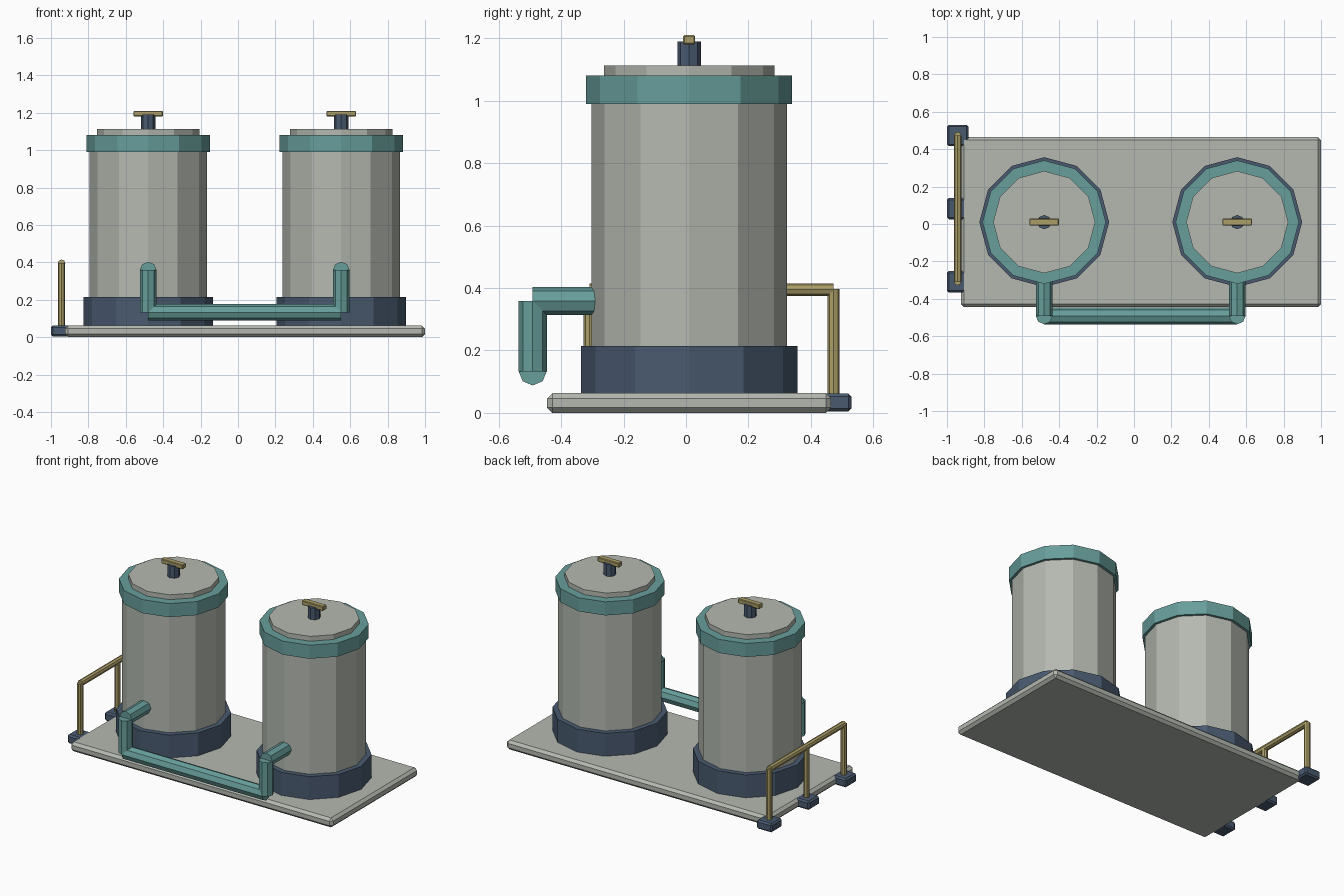
import bpy, bmesh
from mathutils import Vector

if "Cube" in bpy.data.objects:
    bpy.data.objects.remove(bpy.data.objects["Cube"])


def material(name, rgb):
    # sRGB 0-255 converted to linear
    lin = [((c / 255 + 0.055) / 1.055) ** 2.4 for c in rgb]
    m = bpy.data.materials.new(name)
    m.diffuse_color = (*lin, 1)
    m.use_nodes = True
    m.node_tree.nodes["Principled BSDF"].inputs["Base Color"].default_value = m.diffuse_color
    return m


GREY = material("pale_grey", (180, 185, 176))
TEAL = material("teal", (103, 158, 155))
NAVY = material("slate_blue", (73, 90, 112))
BRASS = material("brass", (172, 158, 104))


def finish(name, bm, mat):
    me = bpy.data.meshes.new(name)
    bm.to_mesh(me)
    bm.free()
    me.materials.append(mat)
    ob = bpy.data.objects.new(name, me)
    bpy.context.collection.objects.link(ob)
    return ob


def box(name, lo, hi, bevel, mat):
    lo, hi = Vector(lo), Vector(hi)
    bm = bmesh.new()
    bmesh.ops.create_cube(bm, size=1)
    bmesh.ops.scale(bm, vec=hi - lo, verts=bm.verts)
    bmesh.ops.translate(bm, vec=(lo + hi) / 2, verts=bm.verts)
    ob = finish(name, bm, mat)
    mod = ob.modifiers.new("chamfer", 'BEVEL')
    mod.width, mod.segments = bevel, 1
    return ob


def rod(name, a, b, radius, sides, mat):
    a, b = Vector(a), Vector(b)
    bm = bmesh.new()
    bmesh.ops.create_cone(bm, cap_ends=True, segments=sides, radius1=radius,
                          radius2=radius, depth=(b - a).length)
    ob = finish(name, bm, mat)
    ob.location = (a + b) / 2
    ob.rotation_mode = 'QUATERNION'
    ob.rotation_quaternion = Vector((0, 0, 1)).rotation_difference(b - a)
    return ob


Y = 0.01            # tank centre line
TANKS = {"left": -0.48, "right": 0.552}
PIPE_Y, PIPE_LOW, PIPE_HIGH, PIPE_R = -0.491, 0.133, 0.358, 0.045

# Base plate
box("base_plate", (-0.925, -0.445, 0), (1.0, 0.465, 0.063), 0.017, GREY)

for side, x in TANKS.items():
    # Tank: foot ring, body, collar, lid, stem and handle
    for part, z0, z1, r, n, mat in (
            ("tank_base", 0.05, 0.215, 0.347, 12, NAVY),
            ("tank_body", 0.2, 1.05, 0.313, 12, GREY),
            ("tank_collar", 0.99, 1.08, 0.33, 12, TEAL),
            ("tank_lid", 1.06, 1.112, 0.273, 12, GREY),
            ("valve_stem", 1.1, 1.19, 0.038, 8, NAVY)):
        rod(f"{part}_{side}", (x, Y, z0), (x, Y, z1), r, n, mat)
    box(f"valve_handle_{side}", (x - 0.079, Y - 0.019, 1.18),
        (x + 0.079, Y + 0.019, 1.21), 0.004, BRASS)
    # Outlet pipe and drop pipe
    rod(f"outlet_pipe_{side}", (x, PIPE_Y, PIPE_HIGH), (x, -0.28, PIPE_HIGH), PIPE_R, 8, TEAL)
    rod(f"drop_pipe_{side}", (x, PIPE_Y, PIPE_LOW), (x, PIPE_Y, PIPE_HIGH), PIPE_R, 8, TEAL)

# Pipe joining both tanks
rod("cross_pipe", (TANKS["left"], PIPE_Y, PIPE_LOW),
    (TANKS["right"], PIPE_Y, PIPE_LOW), PIPE_R, 8, TEAL)

# Handrail with three posts on block feet
RX = -0.943
for i, y in enumerate((-0.309, 0.082, 0.473)):
    box(f"rail_foot_{i}", (RX - 0.057, y - 0.057, 0.004),
        (RX + 0.057, y + 0.057, 0.0625), 0.01, NAVY)
    rod(f"rail_post_{i}", (RX, y, 0.05), (RX, y, 0.397), 0.019, 8, BRASS)
rod("hand_rail", (RX, -0.309, 0.395), (RX, 0.473, 0.395), 0.02, 8, BRASS)
